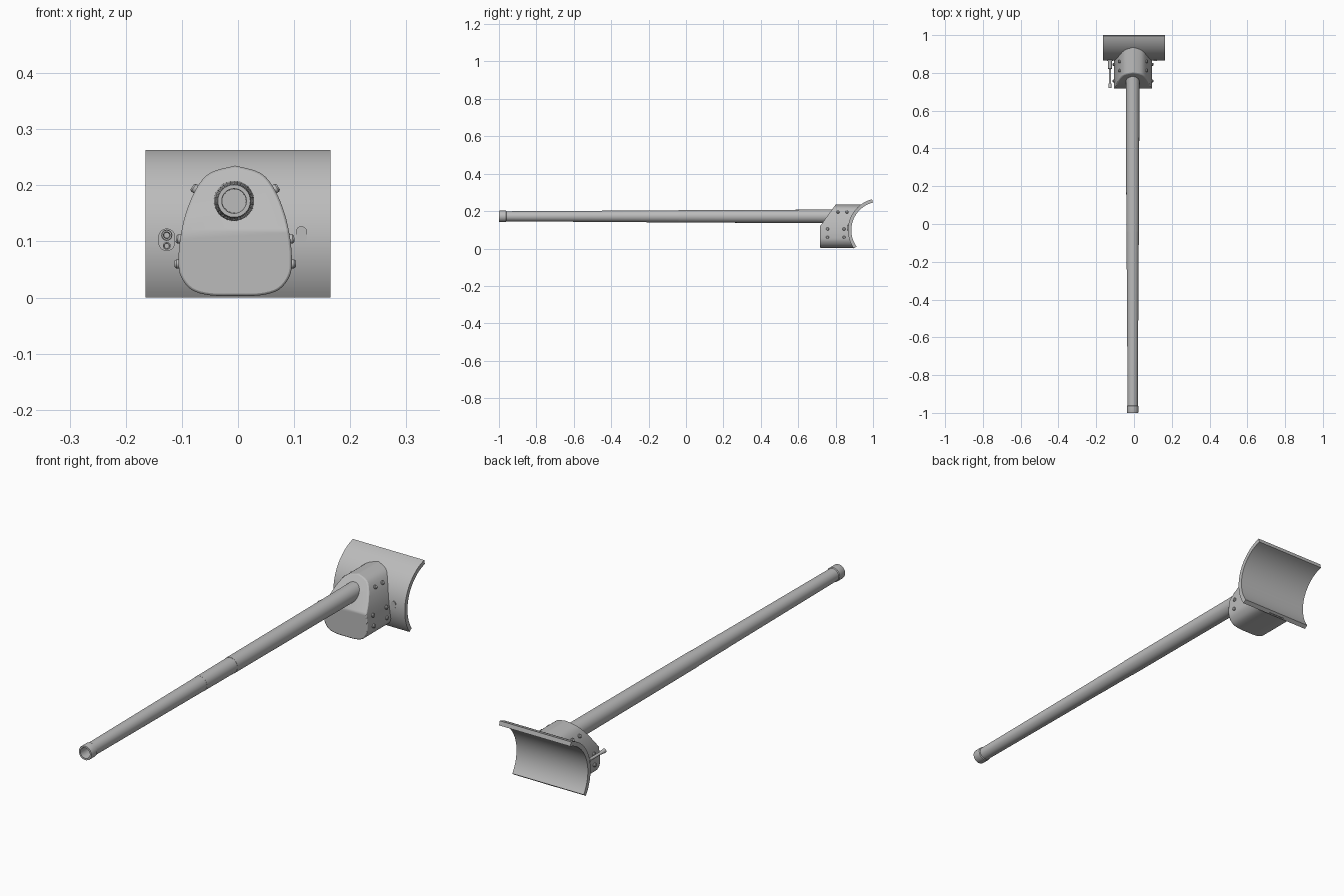
import bpy, bmesh, math
from mathutils import Vector

if "Cube" in bpy.data.objects:
    bpy.data.objects.remove(bpy.data.objects["Cube"])

grey = bpy.data.materials.new("plain_grey")
grey.diffuse_color = (0.5, 0.5, 0.5, 1)
grey.use_nodes = True
grey.node_tree.nodes["Principled BSDF"].inputs["Base Color"].default_value = grey.diffuse_color

CY, CZ, R_OUT, R_IN = 1.036, 0.098, 0.17, 0.152   # shield arc centre and radii
MX = -0.005                                       # mantlet centre line


def finish(name, bm, angle=35):
    bmesh.ops.remove_doubles(bm, verts=bm.verts, dist=1e-6)
    bmesh.ops.recalc_face_normals(bm, faces=bm.faces)
    me = bpy.data.meshes.new(name)
    bm.to_mesh(me)
    bm.free()
    ob = bpy.data.objects.new(name, me)
    bpy.context.collection.objects.link(ob)
    me.materials.append(grey)
    bpy.ops.object.select_all(action='DESELECT')
    ob.select_set(True)
    bpy.context.view_layer.objects.active = ob
    bpy.ops.object.shade_smooth_by_angle(angle=math.radians(angle))
    return ob


def lathe(name, origin, axis, profile, n=24):
    """Revolve (distance, radius) pairs around an axis."""
    bm = bmesh.new()
    q = Vector(axis).to_track_quat('Z', 'Y')
    rings = []
    for d, r in profile:
        ring = [bm.verts.new(Vector(origin) + q @ Vector(
            (r * math.cos(2 * math.pi * i / n), r * math.sin(2 * math.pi * i / n), d)))
            for i in range(n)]
        rings.append(ring)
    for a, b in zip(rings, rings[1:]):
        for i in range(n):
            bm.faces.new((a[i], a[(i + 1) % n], b[(i + 1) % n], b[i]))
    bm.faces.new(rings[0])
    bm.faces.new(rings[-1])
    return finish(name, bm)


def shield_y(z, r=R_OUT):
    return CY - math.sqrt(r * r - (z - CZ) ** 2)


def spline(pts, steps=4):
    """Smooth curve through the points."""
    p = [pts[0]] + pts + [pts[-1]]
    out = []
    for i in range(1, len(p) - 2):
        a, b, c, d = (Vector(v) for v in p[i - 1:i + 3])
        for s in range(steps):
            t = s / steps
            out.append(0.5 * (2 * b + (c - a) * t + (2 * a - 5 * b + 4 * c - d) * t * t
                              + (3 * b - a - 3 * c + d) * t ** 3))
    return out + [Vector(pts[-1])]


# Curved shield: thick arc swept along x
bm = bmesh.new()
a0 = math.atan2(0 - CZ, -math.sqrt(R_OUT ** 2 - CZ ** 2)) % (2 * math.pi)
a1 = math.atan2(0.165, -0.041)
arc = [a0 + (a1 - a0) * i / 28 for i in range(29)]
outline = [(CY + r * math.cos(a), CZ + r * math.sin(a))
           for r, seq in ((R_OUT, arc), (R_IN, arc[::-1])) for a in seq]
left, right = ([bm.verts.new((x, y, z)) for y, z in outline] for x in (-0.165, 0.165))
for i in range(len(outline)):
    j = (i + 1) % len(outline)
    bm.faces.new((left[i], left[j], right[j], right[i]))
for side in (left, right):
    for i in range(28):
        bm.faces.new((side[i], side[i + 1], side[56 - i], side[57 - i]))
finish("curved_shield", bm)

# Mantlet body: rounded profile running back into the shield, with a sloped upper front
half = spline([(0, 0.003), (0.045, 0.004), (0.078, 0.014), (0.097, 0.038), (0.101, 0.065),
               (0.098, 0.105), (0.088, 0.15), (0.070, 0.193), (0.045, 0.222), (0, 0.235)])
profile = half + [Vector((-v.x, v.y)) for v in half[-2:0:-1]]
bm = bmesh.new()
front = [bm.verts.new((MX + v.x, 0.717, v.y)) for v in profile]
back = [bm.verts.new((MX + v.x, shield_y(v.y, 0.163), v.y)) for v in profile]
bm.faces.new(front)
for i in range(len(profile)):
    j = (i + 1) % len(profile)
    bm.faces.new((front[i], front[j], back[j], back[i]))
cut = bmesh.ops.bisect_plane(bm, geom=bm.verts[:] + bm.edges[:] + bm.faces[:],
                             plane_co=(0, 0.717, 0.12), plane_no=(0, -0.115, 0.083),
                             clear_outer=True)
edges = [e for e in cut['geom_cut'] if isinstance(e, bmesh.types.BMEdge)]
bmesh.ops.contextual_create(bm, geom=edges)
body = finish("mantlet_body", bm, 40)
bev = body.modifiers.new("edge", 'BEVEL')
bev.width, bev.segments, bev.limit_method, bev.angle_limit = 0.004, 2, 'ANGLE', math.radians(50)

# Gun barrel: muzzle collar with bore, then a stepped taper into the mantlet
lathe("gun_barrel", (-0.007, 0, 0.172), (0, 1, 0),
      [(-0.85, 0.021), (-1, 0.022), (-1, 0.029), (-0.997, 0.030), (-0.963, 0.030),
       (-0.96, 0.027), (-0.24, 0.031), (-0.24, 0.0315), (-0.04, 0.0325), (-0.04, 0.0335),
       (0.70, 0.0355), (0.86, 0.0365)], 32)

# Mantlet bolts on both flanks and shoulders
for side, s in (("left", -1), ("right", 1)):
    for k, (x, z, nx, nz, ys) in enumerate((
            (0.100, 0.060, 1, 0, (0.757, 0.845)),
            (0.0975, 0.104, 1, 0.12, (0.757, 0.845)),
            (0.070, 0.193, 1, 0.65, (0.812, 0.860)))):
        for m, y in enumerate(ys):
            lathe(f"bolt_{side}_{k}_{m}", (MX + s * x, y, z), (s * nx, 0, nz),
                  [(-0.006, 0.008), (0.005, 0.008), (0.008, 0.0055)], 12)


def pad(name, x, z, hw, hh, depth):
    """Upright oval boss standing out of the shield."""
    bm = bmesh.new()
    pts = []
    for i in range(24):
        a = 2 * math.pi * (i + 0.5) / 24
        pts.append((x + hw * math.cos(a),
                    z + hw * math.sin(a) + math.copysign(hh - hw, math.sin(a))))
    f = [bm.verts.new((px, 0.866 - depth, pz)) for px, pz in pts]
    b = [bm.verts.new((px, 0.876, pz)) for px, pz in pts]
    bm.faces.new(f)
    for i in range(24):
        j = (i + 1) % 24
        bm.faces.new((f[i], f[j], b[j], b[i]))
    finish(name, bm)


# Secondary gun port on one side, sight port on the other
pad("secondary_gun_port", -0.127, 0.103, 0.015, 0.020, 0.004)
pad("sight_port", 0.113, 0.112, 0.010, 0.015, 0.002)
lathe("secondary_gun", (-0.127, 0, 0.111), (0, 1, 0),
      [(0.735, 0.005), (0.72, 0.006), (0.72, 0.009), (0.742, 0.007), (0.745, 0.0055),
       (0.82, 0.006), (0.822, 0.010), (0.872, 0.010)], 16)
lathe("port_lower_socket", (-0.127, 0, 0.092), (0, 1, 0),
      [(0.865, 0.004), (0.858, 0.005), (0.858, 0.007), (0.872, 0.007)], 16)
